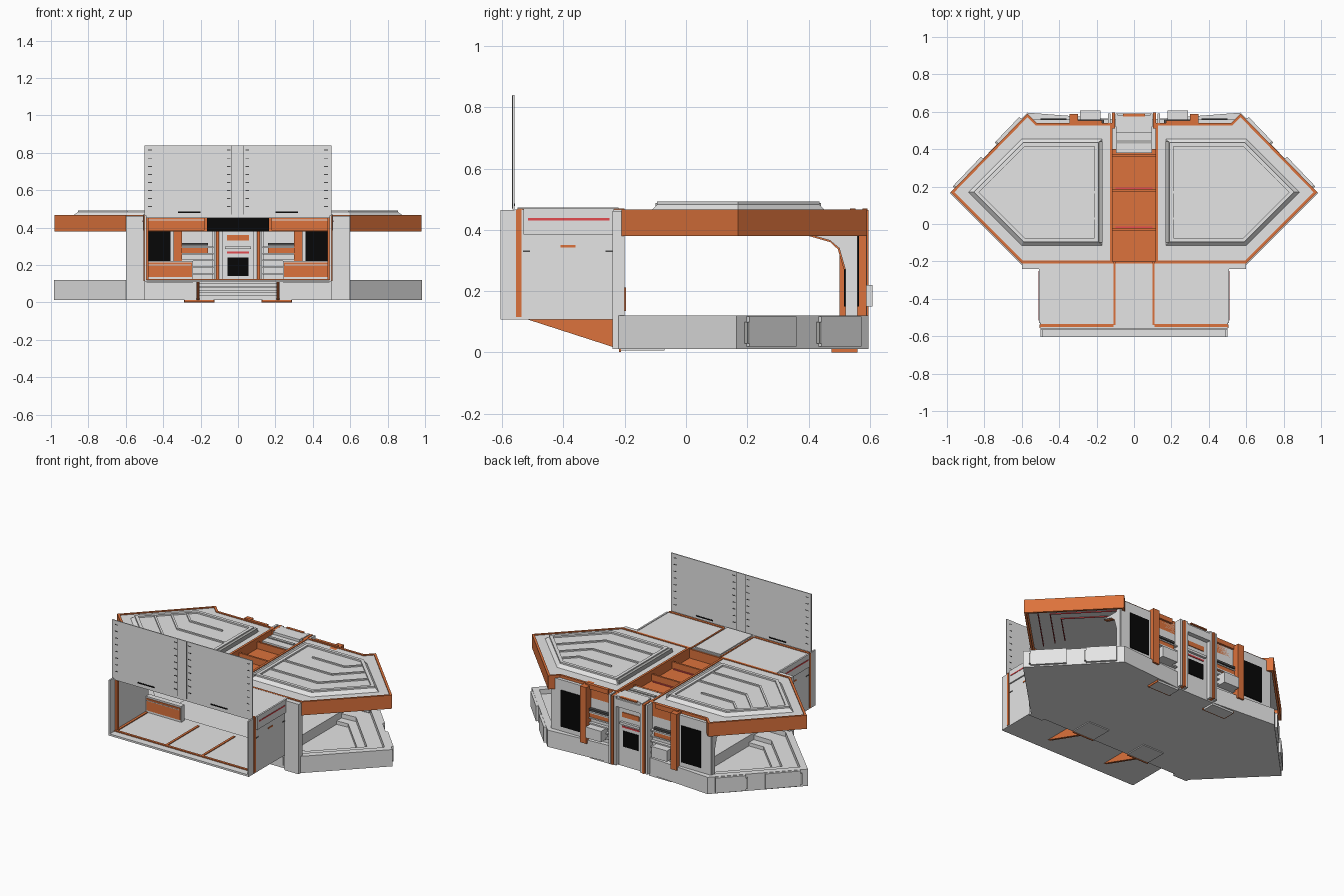
import bpy, bmesh
from mathutils import Vector

if "Cube" in bpy.data.objects:
    bpy.data.objects.remove(bpy.data.objects["Cube"])


def material(name, col):
    m = bpy.data.materials.new(name)
    m.diffuse_color = (*col, 1)
    m.use_nodes = True
    m.node_tree.nodes["Principled BSDF"].inputs["Base Color"].default_value = m.diffuse_color
    return m


LIGHT = material("light grey", (0.78, 0.78, 0.78))
MID = material("mid grey", (0.45, 0.45, 0.44))
DARK = material("dark grey", (0.07, 0.07, 0.07))
BLACK = material("black", (0.002, 0.002, 0.002))
ORANGE = material("orange", (0.72, 0.17, 0.045))
RED = material("red", (0.78, 0.07, 0.08))


def finish(name, bm, mat):
    bmesh.ops.recalc_face_normals(bm, faces=bm.faces)
    me = bpy.data.meshes.new(name)
    bm.to_mesh(me)
    bm.free()
    me.materials.append(mat)
    ob = bpy.data.objects.new(name, me)
    bpy.context.collection.objects.link(ob)
    return ob


def inset(pts, d):
    """Mitred inward offset of a counter-clockwise outline."""
    out, n = [], len(pts)
    for i in range(n):
        a, b, c = (Vector(pts[(i + k) % n]) for k in (-1, 0, 1))
        u, v = (b - a).normalized(), (c - b).normalized()
        n1, n2 = Vector((-u.y, u.x)), Vector((-v.y, v.x))
        p = b + (n1 + n2) * d / (1 + n1.dot(n2))
        out.append((p.x, p.y))
    return out


def prism(name, pts, lo, hi, mat, mirror=False, axis="z", top=None):
    """Extrude an outline along z (xy outline) or x (yz outline)."""
    bm = bmesh.new()
    for s in ((1, -1) if mirror else (1,)):
        def co(p, h):
            return (s * p[0], p[1], h) if axis == "z" else (s * h, p[0], p[1])
        a = [bm.verts.new(co(p, lo)) for p in pts]
        b = [bm.verts.new(co(p, hi)) for p in (top or pts)]
        bm.faces.new(a)
        bm.faces.new(b)
        for i in range(len(a)):
            j = (i + 1) % len(a)
            bm.faces.new((a[i], a[j], b[j], b[i]))
    return finish(name, bm, mat)


def ring(name, pts, w, lo, hi, mat, mirror=False):
    """Closed rim of width w running inside an outline."""
    bm = bmesh.new()
    inner = inset(pts, w)
    for s in ((1, -1) if mirror else (1,)):
        loops = [[bm.verts.new((s * x, y, z)) for x, y in p]
                 for p, z in ((pts, lo), (pts, hi), (inner, hi), (inner, lo))]
        for k in range(4):
            a, b = loops[k], loops[(k + 1) % 4]
            for i in range(len(pts)):
                j = (i + 1) % len(pts)
                bm.faces.new((a[i], a[j], b[j], b[i]))
    return finish(name, bm, mat)


def box(name, x0, x1, y0, y1, z0, z1, mat, mirror=False):
    return prism(name, [(x0, y0), (x1, y0), (x1, y1), (x0, y1)], z0, z1, mat, mirror)


def bar(name, p, q, w, z0, z1, mat, mirror=True):
    """Straight bar of width w between two plan points."""
    p, q = Vector(p), Vector(q)
    d = (q - p).normalized() * w / 2
    n = Vector((-d.y, d.x))
    return prism(name, [tuple(v) for v in (p - n, q - n, q + n, p + n)], z0, z1, mat, mirror)


# Base tray with parapet, tiered inner benches and raised middle platform
BASE = [(-.6, -.22), (.6, -.22), (.985, .165), (.57, .595), (.1, .56),
        (-.1, .56), (-.57, .595), (-.985, .165)]
prism("base_slab", BASE, .012, .04, LIGHT)
ring("base_parapet", BASE, .04, .012, .12, LIGHT)
ring("base_bench", inset(BASE, .04), .09, .04, .09, LIGHT)
ring("base_bench_step", inset(BASE, .13), .05, .04, .062, LIGHT)
box("platform", -.42, .42, -.2, .52, .04, .105, LIGHT)
for i, (a, b) in enumerate((((.605, .565), (.73, .435)), ((.81, .352), (.955, .2)))):
    bar(f"base_wall_panel_{i}", a, b, .022, .02, .118, LIGHT)
    bar(f"base_wall_panel_edge_{i}", b, (b[0] + .007, b[1] - .007), .02, .03, .1, MID)
box("base_foot", .13, .285, .48, .56, 0, .012, LIGHT, True)
box("base_foot_trim", .125, .29, .474, .48, 0, .012, ORANGE, True)
box("base_foot_side", .285, .29, .48, .56, 0, .012, ORANGE, True)
box("base_front_foot", .13, .285, -.212, -.07, .006, .012, LIGHT, True)
box("base_front_foot_trim", .13, .285, -.218, -.212, .001, .012, ORANGE, True)

# Steps between two triangular cheeks under the front bay
WEDGE = [(-.53, .112), (-.22, .012), (-.22, .112)]
prism("bay_support_cheek", WEDGE, .205, .222, ORANGE, True, axis="x")
for i in range(3):
    box(f"support_step_{i}", -.205, .205, -.25 - i * .025, -.21,
        .035 + i * .025, .054 + i * .025, LIGHT)
box("base_front_panel", .225, .48, -.226, -.215, .03, .085, LIGHT, True)

# Roof wings
ROOF = [(.115, -.21), (.6, -.21), (.98, .17), (.57, .59), (.52, .54), (.115, .54)]
ring("roof_fascia", ROOF, .014, .38, .467, ORANGE, True)
prism("roof_deck", inset(ROOF, .014), .445, .462, LIGHT, True)
PANEL = [(.17, -.115), (.6, -.115), (.885, .17), (.6, .455), (.17, .455)]
prism("roof_panel", PANEL, .462, .482, LIGHT, True, top=inset(PANEL, .02))
ring("roof_panel_rim", inset(PANEL, .02), .02, .475, .492, LIGHT, True)
box("roof_panel_edge", .168, .186, -.1, .44, .46, .488, MID, True)
for i, (y, x, e) in enumerate(((.3, .32, .07), (.17, .2, .15), (.03, .2, .22))):
    bar(f"roof_rib_{i}", (x, y), (.55, y), .012, .478, .490, LIGHT)
    bar(f"roof_rib_bend_{i}", (.55, y), (.55 + e, y + e), .012, .478, .490, LIGHT)
for i, d in enumerate((.07, .14, .2)):
    c = inset(ROOF[:4] + [(.115, .59)], d)
    bar(f"ceiling_stripe_{i}", c[1], c[2], .006, .44, .446, RED)
    bar(f"ceiling_stripe_back_{i}", c[2], c[3], .006, .44, .446, RED)

# Recessed channel along the roof centre
box("channel_floor", -.115, .115, -.21, .4, .39, .402, ORANGE)
box("channel_front_wall", -.115, .115, -.213, -.2, .39, .46, ORANGE)
for i, y in enumerate((.365, .18, -.03)):
    box(f"channel_beam_{i}", -.115, .115, y - .006, y + .006, .4, .445, ORANGE)
    if i:
        box(f"channel_stripe_{i}", -.1, .1, y + .008, y + .016, .4, .406, RED)
box("roof_back_cap", -.095, .095, .38, .59, .40, .45, LIGHT)
box("roof_back_cap_step", -.095, .095, .49, .58, .45, .466, LIGHT)
box("roof_back_vent", -.09, .09, .43, .45, .45, .456, MID)
box("roof_back_badge_plate", -.06, .06, .575, .592, .462, .469, ORANGE)

# Front bay shell, open at the front and to the hall behind
box("bay_side_wall", .49, .5, -.605, -.21, .112, .465, LIGHT, True)
box("bay_floor", -.5, .5, -.605, -.21, .108, .12, LIGHT)
box("bay_roof", -.5, .5, -.56, -.21, .452, .466, LIGHT)
box("bay_corner_pillar", .5, .6, -.24, -.2, .012, .462, LIGHT, True)
box("bay_roof_plate", -.09, .09, -.55, -.22, .466, .473, LIGHT)
box("bay_roof_trim", .1, .11, -.54, -.2, .464, .47, ORANGE, True)
box("bay_roof_front_trim", .11, .5, -.55, -.534, .464, .47, ORANGE, True)
box("bay_side_trim", .495, .504, -.555, -.537, .115, .466, ORANGE, True)
box("bay_side_cover", .498, .509, -.53, -.235, .385, .47, LIGHT, True)
box("bay_side_stripe", .507, .511, -.515, -.25, .43, .438, RED, True)
box("bay_side_slot", .498, .503, -.41, -.36, .342, .35, ORANGE, True)
for i, y in enumerate((-.52, -.25)):
    box(f"bay_side_notch_{i}", .498, .503, y - .012, y + .012, .328, .333, DARK, True)

# Bay interior trims, counters and header
box("bay_floor_front_trim", -.49, .49, -.56, -.545, .118, .126, ORANGE)
box("bay_floor_divider", .12, .135, -.56, -.22, .118, .125, ORANGE, True)
box("bay_inner_post", .478, .49, -.55, -.53, .12, .452, ORANGE, True)
box("bay_floor_side_trim", .475, .49, -.55, -.24, .118, .126, ORANGE, True)
box("counter", .24, .49, -.235, -.2, .105, .222, LIGHT, True)
box("counter_front", .245, .485, -.241, -.234, .135, .212, ORANGE, True)
box("counter_back", .245, .485, -.201, -.196, .135, .212, ORANGE, True)
box("counter_front_line", .25, .48, -.244, -.24, .198, .202, LIGHT, True)
box("header_panel", .18, .48, -.23, -.21, .385, .45, ORANGE, True)
box("header_line", .18, .48, -.234, -.23, .438, .442, LIGHT, True)
box("header_screen", -.165, .165, -.236, -.215, .38, .455, BLACK)

# Raised display board with fixing marks
box("board", -.5, .5, -.566, -.56, .466, .84, LIGHT)
for i, x in enumerate((.03, -.035)):
    box(f"board_seam_{i}", x - .0015, x + .0015, -.567, -.559, .47, .838, DARK)
for i in range(8):
    z = .51 + i * .043
    for j, x in enumerate((.47, .05)):
        box(f"board_mark_{i}_{j}", x - .01, x + .01, -.567, -.559, z, z + .005, DARK, True)
box("board_latch", .2, .32, -.568, -.558, .478, .486, BLACK, True)

# Back wall: outer panels with black screens and curved roof brackets
box("back_wall", .345, .57, .52, .56, .11, .45, LIGHT, True)
box("back_screen", .36, .5, .515, .565, .15, .385, BLACK, True)
prism("roof_bracket", [(.40, .385), (.47, .365), (.50, .34), (.52, .27), (.525, .385)],
      .53, .57, LIGHT, True, axis="x")
prism("roof_bracket_edge", [(.40, .38), (.47, .36), (.495, .337), (.515, .27), (.52, .27),
      (.50, .342), (.47, .367), (.40, .386)], .54, .56, ORANGE, True, axis="x")
box("wall_side_cover", .568, .573, .525, .555, .12, .385, LIGHT, True)
box("back_orange_post", .30, .345, .5, .588, .1, .462, ORANGE, True)
box("back_orange_strip", .17, .33, .535, .553, .44, .47, ORANGE, True)

# Back wall: shelving bays
box("shelf_back", .12, .30, .53, .54, .11, .45, LIGHT, True)
for i in range(5):
    z = .15 + i * .035
    box(f"shelf_{i}", .13, .30, .505, .56, z, z + .008, LIGHT, True)
box("shelf_orange_band", .16, .30, .515, .555, .255, .29, ORANGE, True)
box("shelf_dark_band", .16, .30, .51, .56, .305, .318, DARK, True)
box("back_locker", .18, .29, .54, .608, .15, .22, LIGHT, True)

# Back wall: central console and fins
box("console_body", -.085, .085, .51, .56, .05, .40, LIGHT)
box("console_screen", -.055, .055, .502, .565, .14, .24, BLACK)
box("console_stripe", -.06, .06, .505, .565, .262, .272, RED)
box("console_orange_top", -.06, .06, .505, .565, .33, .36, ORANGE)
box("console_ledge", -.07, .07, .5, .575, .285, .3, LIGHT)
for i, x in enumerate((.085, .125)):
    box(f"back_fin_{i}", x, x + .014, .52, .59, .02, .466, LIGHT, True)
box("back_fin_orange", .102, .118, .51, .595, .02, .464, ORANGE, True)
